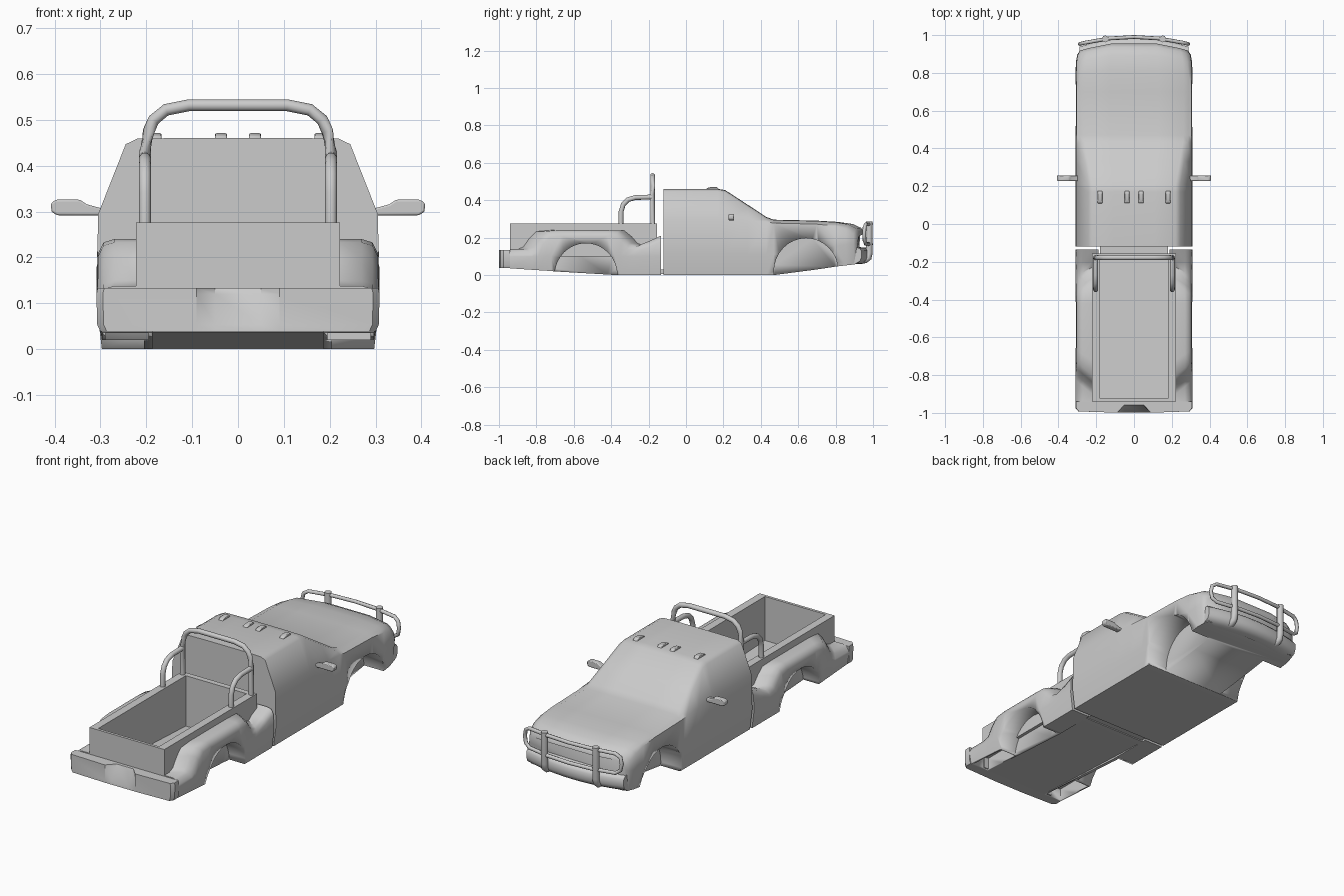
import bpy, bmesh, math
from mathutils import Vector

cube = bpy.data.objects.get("Cube")
if cube:
    bpy.data.objects.remove(cube, do_unlink=True)

grey = bpy.data.materials.new("plain grey")
grey.use_nodes = True
grey.diffuse_color = (0.6, 0.6, 0.6, 1)
grey.node_tree.nodes["Principled BSDF"].inputs["Base Color"].default_value = (0.6, 0.6, 0.6, 1)


def finish(name, bm, angle=35, bevel=0):
    bmesh.ops.recalc_face_normals(bm, faces=bm.faces)
    mesh = bpy.data.meshes.new(name)
    bm.to_mesh(mesh)
    bm.free()
    obj = bpy.data.objects.new(name, mesh)
    bpy.context.collection.objects.link(obj)
    mesh.materials.append(grey)
    if bevel:
        mod = obj.modifiers.new("bevel", "BEVEL")
        mod.width, mod.segments, mod.limit_method = bevel, 2, "ANGLE"
    bpy.ops.object.select_all(action="DESELECT")
    obj.select_set(True)
    bpy.context.view_layer.objects.active = obj
    bpy.ops.object.shade_smooth_by_angle(angle=math.radians(angle))
    return obj


def loft(name, rings, angle=35, bevel=0):
    """Skin a list of closed rings and cap both ends."""
    bm = bmesh.new()
    rows = [[bm.verts.new(p) for p in ring] for ring in rings]
    n = len(rows[0])
    for a, b in zip(rows, rows[1:]):
        for i in range(n):
            j = (i + 1) % n
            bm.faces.new((a[i], a[j], b[j], b[i]))
    bm.faces.new(rows[0])
    bm.faces.new(rows[-1])
    return finish(name, bm, angle, bevel)


def box(name, lo, hi):
    ring = [(lo[0], lo[1]), (hi[0], lo[1]), (hi[0], hi[1]), (lo[0], hi[1])]
    return loft(name, [[(x, y, z) for x, y in ring] for z in (lo[2], hi[2])])


def tube(name, points, radius, closed=False, sides=10):
    """Sweep a round section along a path."""
    pts = [Vector(p) for p in points]
    bm = bmesh.new()
    rows, n = [], len(pts)
    for i, p in enumerate(pts):
        before = pts[i - 1] if i or closed else p
        after = pts[(i + 1) % n] if i < n - 1 or closed else p
        d = (after - before).normalized()
        ref = Vector((1, 0, 0)) if abs(d.x) < 0.1 and not closed else Vector((0, 1, 0))
        u = d.cross(ref).normalized()
        v = d.cross(u)
        turn = [2 * math.pi * k / sides for k in range(sides)]
        rows.append([bm.verts.new(p + radius * (math.cos(t) * u + math.sin(t) * v)) for t in turn])
    for i in range(n if closed else n - 1):
        a, b = rows[i], rows[(i + 1) % n]
        for k in range(sides):
            m = (k + 1) % sides
            bm.faces.new((a[k], a[m], b[m], b[k]))
    if not closed:
        bm.faces.new(rows[0])
        bm.faces.new(rows[-1])
    return finish(name, bm, 60)


def cut(target, cutter):
    cutter.hide_render = True
    cutter.hide_viewport = True
    mod = target.modifiers.new("cut", "BOOLEAN")
    mod.object, mod.operation, mod.solver = cutter, "DIFFERENCE", "EXACT"
    # keep the cut ahead of the smoothing
    target.modifiers.move(len(target.modifiers) - 1, 0)


def wheel_cutter(name, side, y, z, ry, rz, inner):
    ring = [(y + ry * math.cos(t), z + rz * math.sin(t))
            for t in [2 * math.pi * k / 32 for k in range(32)]]
    return loft(name, [[(side * x, a, b) for a, b in ring] for x in (inner, 0.4)])


# Cab and bonnet: y, underside, shoulder height, roof half width, roof height, side half width
stations = [
    (-0.12, 0, 0.295, 0.245, 0.459, 0.305), (0.17, 0, 0.295, 0.245, 0.459, 0.305),
    (0.21, 0, 0.295, 0.246, 0.452, 0.305), (0.33, 0, 0.29, 0.266, 0.374, 0.305),
    (0.43, 0, 0.283, 0.284, 0.308, 0.305), (0.47, 0, 0.278, 0.288, 0.294, 0.305),
    (0.70, 0.03, 0.272, 0.29, 0.289, 0.305), (0.82, 0.045, 0.262, 0.288, 0.282, 0.305),
    (0.90, 0.052, 0.245, 0.283, 0.271, 0.304), (0.945, 0.057, 0.218, 0.275, 0.25, 0.297),
    (0.963, 0.063, 0.19, 0.265, 0.22, 0.283)]


def cab_ring(y, zb, zs, xr, zr, w):
    half = [(w - 0.01, zb), (w + 0.004, zb + 0.11), (w, zs), (xr, zr - 0.012),
            (xr - 0.025, zr), (xr * 0.45, zr + 0.002)]
    pts = half + [(-x, z) for x, z in reversed(half)]
    bow = 0.55 * min(1, max(0, (y - 0.74) / 0.18))
    return [(x, y - bow * x * x, z) for x, z in pts]


cab = loft("cab_body", [cab_ring(*s) for s in stations], 62)
for side, label in ((1, "left"), (-1, "right")):
    cut(cab, wheel_cutter("front_wheel_cutter_" + label, side, 0.642, 0.02, 0.172, 0.177, 0.18))

# Front bumper wrapped around the nose
bumper_rings = []
for k in range(13):
    x = -0.288 + 0.576 * k / 12
    front = 0.984 - 0.55 * x * x
    bumper_rings.append([(x, front - 0.06, 0.058), (x, front - 0.03, 0.062), (x, front - 0.008, 0.075),
                         (x, front, 0.095), (x, front, 0.13), (x, front - 0.012, 0.145),
                         (x, front - 0.06, 0.15)])
loft("front_bumper", bumper_rings, 50)

# Bull bar: a curved closed hoop on two posts
hoop = [(-0.28, 0.19), (-0.255, 0.172), (-0.13, 0.17), (0, 0.17), (0.13, 0.17), (0.255, 0.172),
        (0.28, 0.19), (0.287, 0.225), (0.28, 0.26), (0.255, 0.276)]
top = [(x, 0.278) for x in (0.13, 0, -0.13)]
hoop += top + [(-0.255, 0.276), (-0.28, 0.26), (-0.287, 0.225)]
tube("bull_bar_hoop", [(x, 0.99 - 0.45 * x * x, z - 0.005) for x, z in hoop], 0.01, True, 8)
for side, label in ((1, "left"), (-1, "right")):
    post = [(0.93, 0.08), (0.96, 0.081), (0.975, 0.093), (0.98, 0.12), (0.98, 0.287)]
    tube("bull_bar_post_" + label, [(side * 0.152, y, z) for y, z in post], 0.018)

# Door mirrors and roof lamps
for side, label in ((1, "left"), (-1, "right")):
    outline = [(0.29, 0.292), (0.395, 0.292), (0.407, 0.3), (0.408, 0.318), (0.398, 0.326),
               (0.345, 0.326), (0.33, 0.316), (0.29, 0.305)]
    loft("mirror_" + label, [[(side * x, y, z) for x, z in outline] for y in (0.228, 0.257)], 35, 0.004)
for i, x in enumerate((-0.18, -0.037, 0.037, 0.18)):
    lamp = [(0.105, 0.455), (0.115, 0.466), (0.135, 0.471), (0.165, 0.471), (0.178, 0.455)]
    loft("roof_lamp_%d" % (i + 1), [[(x + d, y, z) for y, z in lamp] for d in (-0.013, 0.013)], 35, 0.003)

# Open load bed: a deep U section with a sloping floor, closed by two end walls
rings = []
for y, zb in ((-0.935, 0.036), (-0.16, 0)):
    half = [(0.18, zb + 0.005), (0.18, 0.276), (0.222, 0.276), (0.222, 0.1), (0.188, 0.1), (0.188, zb)]
    rings.append([(x, y, z) for x, z in half + [(-x, z) for x, z in reversed(half)]])
loft("load_bed", rings)
box("tailgate", (-0.222, -0.94, 0.038), (0.222, -0.925, 0.276))
box("bed_front_wall", (-0.222, -0.185, 0.0), (0.222, -0.155, 0.276))
box("chassis_link", (-0.18, -0.16, 0.005), (0.18, -0.11, 0.03))

# Stepped fenders: y, underside, top height, slant of the step towards the bed
fender = [(-0.94, 0.036, 0.138, 0), (-0.82, 0.028, 0.138, -0.08), (-0.79, 0.026, 0.15, -0.08),
          (-0.755, 0.024, 0.2, -0.08), (-0.72, 0.021, 0.233, -0.08), (-0.66, 0.017, 0.24, -0.06),
          (-0.42, 0.003, 0.24, 0), (-0.38, 0, 0.237, 0.05), (-0.35, 0, 0.205, 0.06),
          (-0.32, 0, 0.17, 0.06), (-0.28, 0, 0.158, 0.05), (-0.2, 0, 0.18, 0), (-0.135, 0, 0.21, 0)]
for side, label in ((1, "left"), (-1, "right")):
    rings = []
    for y, zb, zt, slant in fender:
        sec = [(0.187, zb, 0), (0.297, zb, 0), (0.309, 0.1, 0), (0.305, zt - 0.03, 0.1),
               (0.293, zt - 0.007, 0.25), (0.27, zt, 0.5), (0.222, zt, 1), (0.187, zt, 1)]
        rings.append([(side * x, y + slant * f, z) for x, z, f in sec])
    body = loft("rear_fender_" + label, rings, 50)
    cut(body, wheel_cutter("rear_wheel_cutter_" + label, side, -0.535, 0, 0.167, 0.17, 0.205))
    edges = sorted((side * 0.195, side * 0.289))
    cut(body, box("fender_hollow_" + label, (edges[0], -0.93, -0.1), (edges[1], -0.71, 0.1)))

# Rear bumper with a sloping plate recess
rings = []
for z, w, depth in ((0.038, 0.3, 0), (0.053, 0.307, 0.002), (0.12, 0.309, 0.036), (0.133, 0.306, 0.042)):
    half = [(w, -0.94), (w, -0.975), (w - 0.014, -0.992), (0.09, -0.999), (0.05, -0.999 + depth)]
    rings.append([(x, y, z) for x, y in half + [(-x, y) for x, y in reversed(half)]])
loft("rear_bumper", rings, 30)

# Roll bar with rear braces
arch = [(0.203, 0.27), (0.203, 0.43), (0.195, 0.475), (0.184, 0.5), (0.157, 0.522), (0.107, 0.532)]
tube("roll_bar", [(x, -0.178, z) for x, z in arch + [(-x, z) for x, z in reversed(arch)]], 0.013, False, 12)
for side, label in ((1, "left"), (-1, "right")):
    brace = [(-0.348, 0.27), (-0.347, 0.34), (-0.335, 0.378), (-0.31, 0.403), (-0.27, 0.415), (-0.178, 0.417)]
    tube("roll_bar_brace_" + label, [(side * 0.203, y, z) for y, z in brace], 0.013, False, 12)
